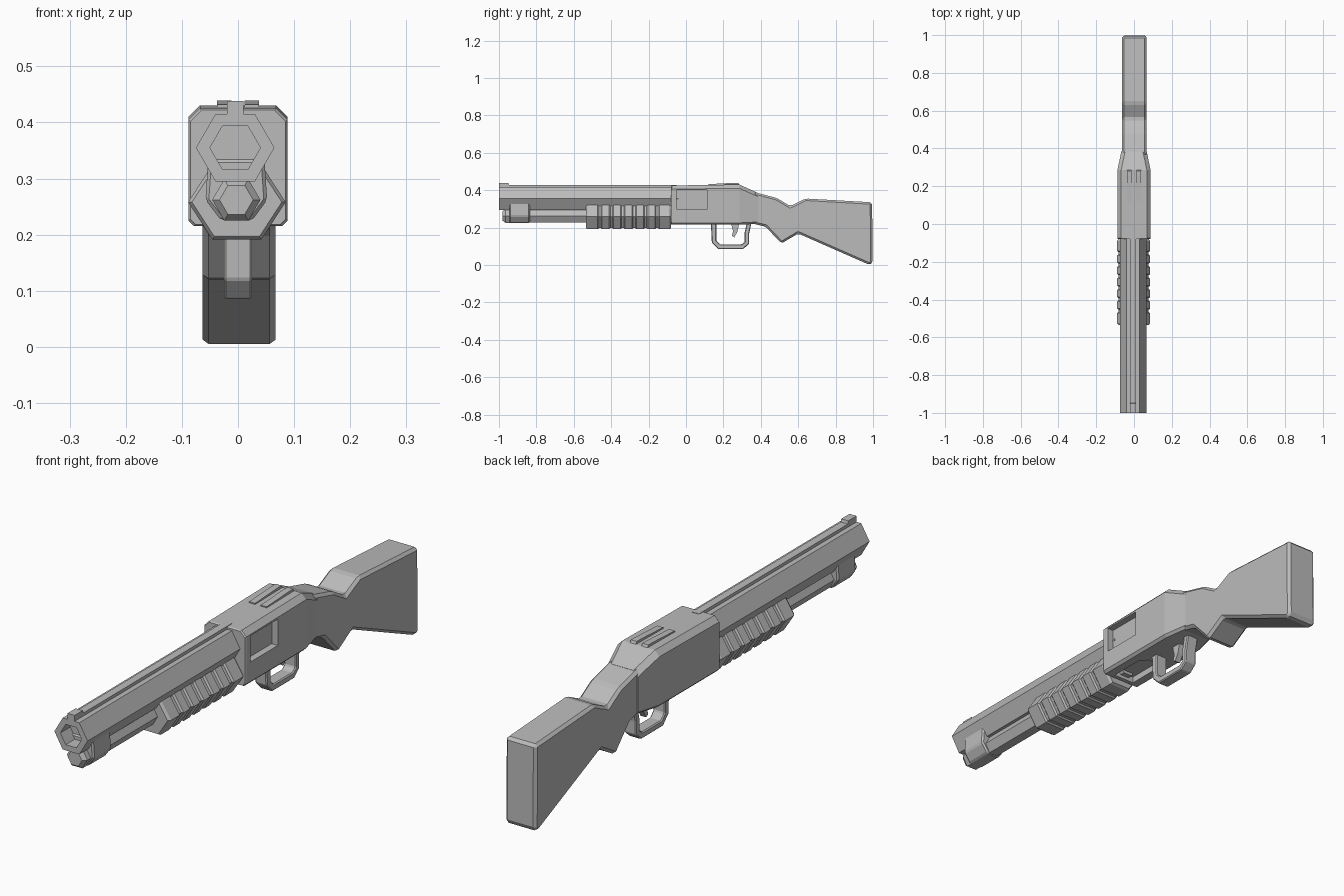
import bpy
import bmesh
from math import cos, sin, pi

cube = bpy.data.objects.get("Cube")
if cube:
    bpy.data.objects.remove(cube)

GREY = (0.5, 0.5, 0.5, 1)
grey = bpy.data.materials.new("plain_grey")
grey.use_nodes = True
grey.diffuse_color = GREY
grey.node_tree.nodes["Principled BSDF"].inputs["Base Color"].default_value = GREY


def loft(name, rings, bevel=0):
    """Skin equal-length rings of points, with a flat cap at each end."""
    bm = bmesh.new()
    loops = [[bm.verts.new(p) for p in ring] for ring in rings]
    n = len(loops[0])
    for a, b in zip(loops, loops[1:]):
        for i in range(n):
            j = (i + 1) % n
            bm.faces.new((a[i], a[j], b[j], b[i]))
    bm.faces.new(loops[0])
    bm.faces.new(loops[-1])
    bmesh.ops.recalc_face_normals(bm, faces=bm.faces)
    mesh = bpy.data.meshes.new(name)
    bm.to_mesh(mesh)
    bm.free()
    mesh.materials.append(grey)
    ob = bpy.data.objects.new(name, mesh)
    bpy.context.collection.objects.link(ob)
    if bevel:
        mod = ob.modifiers.new("chamfer", 'BEVEL')
        mod.width = bevel
        mod.segments = 1
        mod.limit_method = 'ANGLE'
        mod.angle_limit = 0.2
    return ob


def prism(name, profile, x0, x1, bevel=0):
    """Side profile of (y, z) points, extruded across x."""
    return loft(name, [[(x, y, z) for y, z in profile] for x in (x0, x1)], bevel)


def box(name, x0, x1, y0, y1, z0, z1, bevel=0):
    return prism(name, [(y0, z0), (y1, z0), (y1, z1), (y0, z1)], x0, x1, bevel)


def hexagon(x, y, z, r, height):
    return [(x + r * cos(i * pi / 3), y, z + height * sin(i * pi / 3) / sin(pi / 3))
            for i in range(6)]


def cut(target, cutter):
    mod = target.modifiers.new("cut", 'BOOLEAN')
    mod.operation = 'DIFFERENCE'
    mod.solver = 'EXACT'
    mod.object = cutter
    cutter.hide_render = True
    cutter.hide_set(True)


# Barrel, with a recessed bore, a top rib and a front sight
BX, BZ = -0.005, 0.355
loft("barrel", [hexagon(BX, y, BZ, r, r * 0.86) for y, r in
                ((-0.04, 0.07), (-1, 0.07), (-1, 0.045), (-0.94, 0.045))])
box("barrel_rib", -0.02, 0.01, -1, -0.05, 0.405, 0.427)
prism("front_sight", [(-1, 0.42), (-0.945, 0.42), (-0.95, 0.438), (-1, 0.438)], -0.02, 0.01)

# Magazine tube, end cap and the clamp that ties it to the barrel
TZ = 0.262
loft("magazine_tube", [hexagon(-0.003, y, TZ, 0.038, 0.034) for y in (-0.94, -0.04)])
loft("magazine_cap", [hexagon(-0.003, y, TZ, r, r * 0.86) for y, r in
                      ((-0.98, 0.03), (-0.965, 0.043), (-0.93, 0.043))])
clamp = [(-0.03, 0.225), (0.025, 0.225), (0.052, 0.262), (0.047, 0.335),
         (-0.053, 0.335), (-0.058, 0.262)]
loft("barrel_clamp", [[(x, y, z) for x, z in clamp] for y in (-0.945, -0.835)], 0.006)

# Ribbed pump grip: a hexagon that narrows at every groove
steps = [(-0.535, 0.92), (-0.525, 1)]
for k in range(6):
    y = -0.462 + k * 0.061
    steps += [(y - 0.01, 1), (y - 0.004, 0.92), (y + 0.008, 0.92), (y + 0.014, 1)]
steps += [(-0.09, 1), (-0.08, 0.92)]
loft("pump_grip", [hexagon(-0.002, y, 0.258, 0.087 * s, 0.067 * s) for y, s in steps])


# Receiver, tapering at the rear
def section(y, w, low, top, c=0.02, d=0.01):
    half = [(w - d, low), (w, low + d), (w, top - c), (w - c, top)]
    return [(x, y, z) for x, z in half] + [(-x, y, z) for x, z in reversed(half)]


receiver = loft("receiver", [section(-0.08, 0.085, 0.218, 0.422),
                             section(-0.075, 0.088, 0.215, 0.425),
                             section(0.285, 0.088, 0.215, 0.43),
                             section(0.385, 0.067, 0.22, 0.385)])
cut(receiver, box("ejection_port_cutter", 0.062, 0.12, -0.05, 0.115, 0.3, 0.4))
loading = loft("loading_port_cutter", [[(x, y, z) for x, y in (
    (-0.045, -0.06), (0.045, -0.06), (0.045, 0.08), (0.02, 0.11), (-0.02, 0.11),
    (-0.045, 0.08))] for z in (0.18, 0.24)])
cut(receiver, loading)

# Rear sight rails
for side, name in ((1, "rear_sight_left"), (-1, "rear_sight_right")):
    prism(name, [(0.12, 0.42), (0.29, 0.42), (0.28, 0.439), (0.255, 0.439), (0.12, 0.432)],
          side * 0.012, side * 0.037)

# Stock with its grip
prism("stock", [(0.36, 0.39), (0.39, 0.383), (0.485, 0.358), (0.557, 0.315), (0.64, 0.355),
                (0.995, 0.335), (0.998, 0.012), (0.98, 0.001), (0.6, 0.168), (0.51, 0.115),
                (0.425, 0.205), (0.36, 0.22)], -0.063, 0.067, 0.016)

# Trigger guard and trigger
outer = [(0.133, 0.225), (0.138, 0.12), (0.172, 0.085), (0.305, 0.085),
         (0.337, 0.112), (0.337, 0.165), (0.35, 0.225)]
inner = [(0.325, 0.225), (0.313, 0.17), (0.313, 0.122), (0.297, 0.11),
         (0.182, 0.11), (0.163, 0.13), (0.163, 0.225)]
prism("trigger_guard", outer + inner, -0.025, 0.025, 0.004)
prism("trigger", [(0.24, 0.225), (0.252, 0.18), (0.245, 0.155), (0.258, 0.148), (0.275, 0.178),
                  (0.285, 0.225)], -0.012, 0.012)
